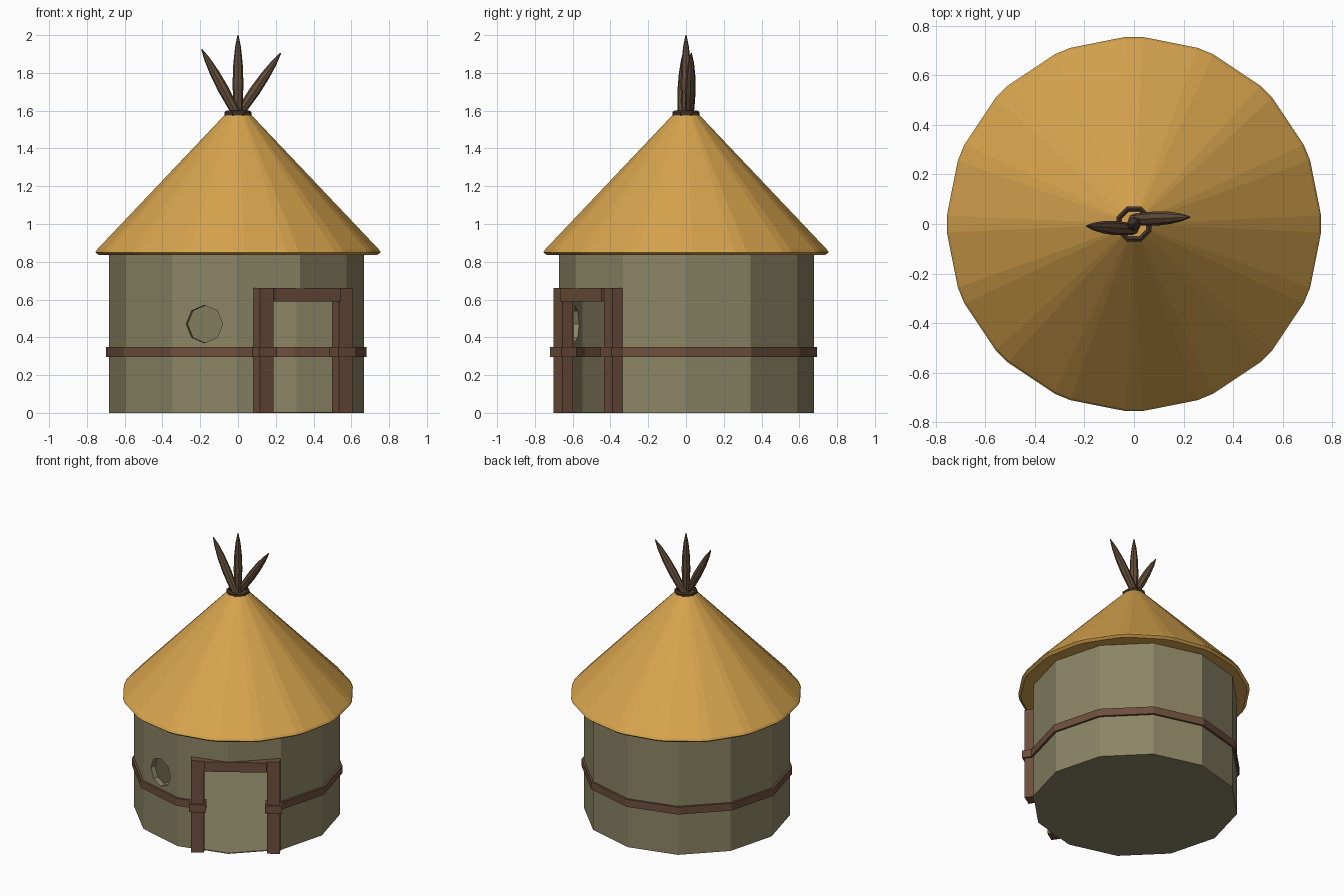
import bpy, bmesh, math
from mathutils import Vector, Matrix

if "Cube" in bpy.data.objects:
    bpy.data.objects.remove(bpy.data.objects["Cube"])


def material(name, col):
    m = bpy.data.materials.new(name)
    m.diffuse_color = (*col, 1)
    m.use_nodes = True
    m.node_tree.nodes["Principled BSDF"].inputs["Base Color"].default_value = m.diffuse_color
    return m


MUD = material("mud_wall", (0.26, 0.235, 0.13))
THATCH = material("thatch_gold", (0.68, 0.37, 0.075))
WOOD = material("red_brown_wood", (0.155, 0.078, 0.045))
POLE = material("pole_brown", (0.125, 0.075, 0.042))
ROPE = material("dark_rope", (0.06, 0.036, 0.022))


def finish(bm, name, mat, matrix=None):
    bmesh.ops.recalc_face_normals(bm, faces=bm.faces)
    me = bpy.data.meshes.new(name)
    bm.to_mesh(me)
    bm.free()
    me.materials.append(mat)
    ob = bpy.data.objects.new(name, me)
    if matrix:
        ob.matrix_world = matrix
    bpy.context.collection.objects.link(ob)
    return ob


def lathe(name, profile, angles, mat, closed=False, matrix=None):
    """Sweep (radius, z) points round the z axis; cap the ends unless closed."""
    bm = bmesh.new()
    rings = [[bm.verts.new((r * math.cos(a), r * math.sin(a), z)) for a in angles]
             for r, z in profile]
    n = len(angles)
    pairs = list(zip(rings, rings[1:]))
    if closed:
        pairs.append((rings[-1], rings[0]))
    else:
        bm.faces.new(rings[0])
        bm.faces.new(rings[-1])
    for lo, hi in pairs:
        for i in range(n):
            j = (i + 1) % n
            bm.faces.new((lo[i], lo[j], hi[j], hi[i]))
    return finish(bm, name, mat, matrix)


def extrude(name, outline, y0, y1, mat, matrix):
    """Extrude an (x, z) outline from y0 to y1."""
    bm = bmesh.new()
    f = bm.faces.new([bm.verts.new((x, y0, z)) for x, z in outline])
    ext = bmesh.ops.extrude_face_region(bm, geom=[f])["geom"]
    for v in ext:
        if isinstance(v, bmesh.types.BMVert):
            v.co.y = y1
    return finish(bm, name, mat, matrix)


def rect(x0, x1, z0, z1):
    return [(x0, z0), (x1, z0), (x1, z1), (x0, z1)]


def cut(ob, cutter):
    cutter.hide_render = True
    cutter.hide_viewport = True
    m = ob.modifiers.new("cut", "BOOLEAN")
    m.operation = "DIFFERENCE"
    m.solver = "EXACT"
    m.object = cutter


def regular(n, offset=0.0):
    return [offset + 2 * math.pi * i / n for i in range(n)]


twelve = regular(12)
CENTRE = Matrix.Translation((-0.009, 0.003, 0))
DOOR = Matrix.Rotation(math.radians(32.5), 4, "Z")      # local -y faces out of the door
WINDOW = CENTRE @ Matrix.Rotation(math.radians(-15), 4, "Z")

# Round wall: hollow cup with a thin floor
wall = lathe("wall", [(0.675, 0), (0.675, 0.845), (0.637, 0.845), (0.637, 0.006)],
             twelve, MUD, matrix=CENTRE)

# Band round the wall, showing inside as well
band = lathe("wall_band", [(0.69, 0.297), (0.69, 0.35), (0.622, 0.35), (0.622, 0.297)],
             twelve, WOOD, closed=True, matrix=CENTRE)

# Door and window openings
door_cut = extrude("door_cutter", rect(-0.20, 0.225, 0.006, 0.625), -0.9, -0.42, MUD, DOOR)
octagon = [(0.1 * math.cos(a), 0.47 + 0.1 * math.sin(a)) for a in regular(8)]
window_cut = extrude("window_cutter", octagon, -0.8, -0.5, MUD, WINDOW)
cut(wall, door_cut)
cut(wall, window_cut)
cut(band, door_cut)

# Door frame
L, R, P, TOP = -0.279, 0.303, 0.086, 0.66
extrude("door_frame", [(L, 0), (L + P, 0), (L + P, 0.59), (R - P, 0.59), (R - P, 0),
                       (R, 0), (R, TOP), (L, TOP)], -0.653, -0.585, WOOD, DOOR)
# Lintel face covering the corner of the wall
extrude("lintel", rect(L + P, R - P, 0.59, TOP), -0.668, -0.59, WOOD, DOOR)
# Bands wrapped round the door posts
for side, x0 in (("left", L), ("right", R - P)):
    extrude(side + "_post_band", rect(x0 - 0.012, x0 + P + 0.012, 0.295, 0.35),
            -0.667, -0.573, WOOD, DOOR)

# Thatched cone roof: sixteen sides with chamfered corners
chamfer = math.radians(2.6)
corners = [a + s * chamfer for a in regular(16) for s in (-1, 1)]
lathe("roof", [(0.738, 0.836), (0.756, 0.85), (0.748, 0.864), (0.068, 1.58)],
      corners, THATCH)

# Rope collar at the tip
lathe("rope_collar", [(0.066, 1.57), (0.077, 1.578), (0.077, 1.592), (0.066, 1.6),
                      (0.055, 1.592), (0.055, 1.578)],
      regular(8, math.pi / 8), ROPE, closed=True)

# Three spindle-shaped poles
SPINDLE = [(0.021, 0), (0.026, 0.2), (0.029, 0.42), (0.025, 0.65), (0.016, 0.85), (0.003, 1)]
for name, base, tip in (("middle_pole", (0, 0, 1.56), (0, 0, 2.0)),
                        ("left_pole", (0.005, -0.022, 1.56), (-0.192, -0.008, 1.925)),
                        ("right_pole", (-0.01, 0.018, 1.56), (0.226, 0.028, 1.905))):
    b, d = Vector(base), Vector(tip) - Vector(base)
    place = Matrix.Translation(b) @ d.to_track_quat("Z", "Y").to_matrix().to_4x4()
    lathe(name, [(r, t * d.length) for r, t in SPINDLE], regular(8), POLE, matrix=place)
